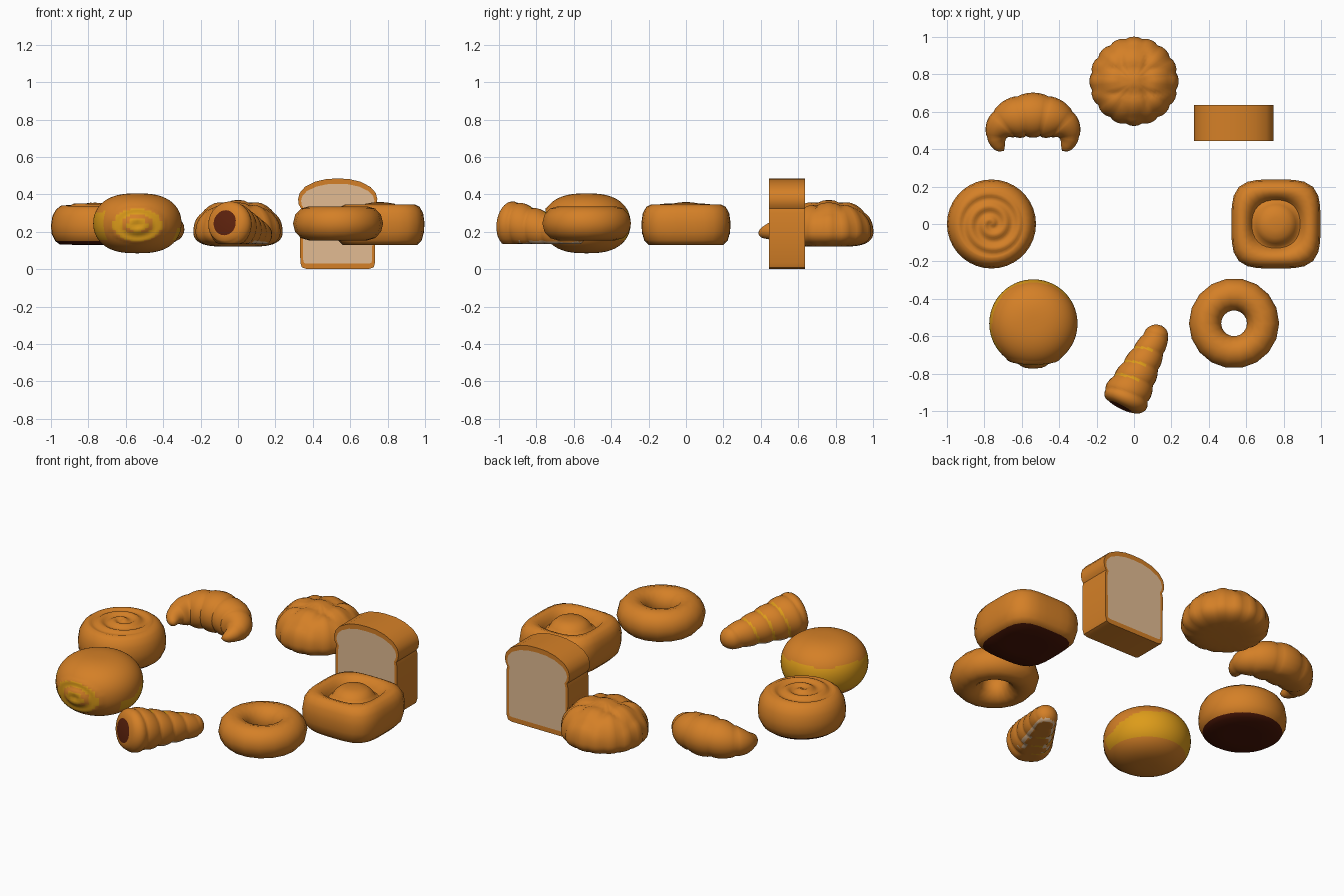
import bpy, bmesh, math
from math import sin, cos, pi
from mathutils import Vector

if "Cube" in bpy.data.objects:
    bpy.data.objects.remove(bpy.data.objects["Cube"])


def mat(name, r, g, b):
    m = bpy.data.materials.new(name)
    m.diffuse_color = (r, g, b, 1)
    m.use_nodes = True
    m.node_tree.nodes["Principled BSDF"].inputs["Base Color"].default_value = m.diffuse_color
    return m


CRUST = mat("golden_crust", 0.66, 0.215, 0.02)
YELLOW = mat("custard_yellow", 0.72, 0.33, 0.01)
CREAM = mat("bread_crumb", 0.76, 0.50, 0.29)
BASE = mat("baked_base", 0.07, 0.008, 0.002)
CHOCO = mat("chocolate_filling", 0.11, 0.016, 0.004)


def finish(name, bm, mats, rule=None, angle=50):
    """Clean up, colour faces by rule(centre, normal) and smooth."""
    bmesh.ops.remove_doubles(bm, verts=bm.verts, dist=0.0004)
    bmesh.ops.recalc_face_normals(bm, faces=bm.faces)
    bm.normal_update()
    for f in bm.faces:
        if rule:
            f.material_index = rule(f.calc_center_median(), f.normal)
    me = bpy.data.meshes.new(name)
    bm.to_mesh(me)
    bm.free()
    for m in mats:
        me.materials.append(m)
    ob = bpy.data.objects.new(name, me)
    bpy.context.collection.objects.link(ob)
    bpy.ops.object.select_all(action='DESELECT')
    ob.select_set(True)
    bpy.context.view_layer.objects.active = ob
    bpy.ops.object.shade_smooth_by_angle(angle=math.radians(angle))
    return ob


def surface(name, fn, rows, seg, mats, rule=None):
    """Closed skin through rings fn(t, a), t in 0..1, a around the ring."""
    bm = bmesh.new()
    rings = [[bm.verts.new(fn(i / rows, 2 * pi * j / seg)) for j in range(seg)]
             for i in range(rows + 1)]
    for p, q in zip(rings, rings[1:]):
        for j in range(seg):
            k = (j + 1) % seg
            bm.faces.new((p[j], p[k], q[k], q[j]))
    for ring in (rings[0], rings[-1]):
        if (ring[0].co - ring[seg // 2].co).length > 0.001:
            bm.faces.new(ring)
    return finish(name, bm, mats, rule)


def sample(profile, t):
    """Linear sample of a (radius, height) profile."""
    u = t * (len(profile) - 1)
    i = min(int(u + 1e-6), len(profile) - 2)
    return Vector(profile[i]).lerp(Vector(profile[i + 1]), u - i)


def spow(v, p):
    return math.copysign(abs(v) ** p, v)


def dark_below(z):
    return lambda c, n: 1 if c.z < z and n.z < -0.5 else 0


# Ring doughnut
bpy.ops.mesh.primitive_torus_add(location=(0.535, -0.531, 0.245), major_segments=18,
                                 minor_segments=12, major_radius=0.155, minor_radius=0.086)
donut = bpy.context.object
donut.name = "ring_doughnut"
donut.scale.z = 1.06
donut.data.materials.append(CRUST)
bpy.ops.object.shade_smooth_by_angle(angle=math.radians(60))

# Bread loaf: half outline mirrored, extruded, cream cut faces inset
half = [(0.17, 0.002), (0.192, 0.01), (0.2, 0.035), (0.202, 0.3), (0.196, 0.325),
        (0.208, 0.345), (0.212, 0.375), (0.203, 0.408), (0.175, 0.44), (0.12, 0.468),
        (0.06, 0.482)]
outline = half + [(0, 0.485)] + [(-x, z) for x, z in reversed(half)]
bm = bmesh.new()
front = bm.faces.new([bm.verts.new((0.533 + x, 0.443, z)) for x, z in outline])
ext = bmesh.ops.extrude_face_region(bm, geom=[front], use_keep_orig=True)
bmesh.ops.translate(bm, vec=(0, 0.193, 0),
                    verts=[g for g in ext['geom'] if isinstance(g, bmesh.types.BMVert)])
bmesh.ops.recalc_face_normals(bm, faces=bm.faces)
ends = [f for f in bm.faces if len(f.verts) > 4]
bmesh.ops.inset_individual(bm, faces=ends, thickness=0.016)
for v in {v for f in ends for v in f.verts}:
    v.co.z = 0.243 + (v.co.z - 0.243) * 0.945
finish("bread_loaf", bm, [CRUST, CREAM],
       lambda c, n: 1 if abs(n.y) > 0.9 and 0.2 < c.z < 0.3 and abs(c.x - 0.533) < 0.05 else 0, 35)

# Square pastry with a domed centre in a pit
square_prof = [(0, 0.128), (0.45, 0.128), (0.84, 0.13), (0.94, 0.155), (0.99, 0.2), (1, 0.25),
               (0.97, 0.3), (0.89, 0.333), (0.78, 0.347), (0.66, 0.338), (0.58, 0.31),
               (0.54, 0.293), (0.5, 0.297), (0.44, 0.325), (0.32, 0.35), (0.15, 0.357), (0, 0.359)]


def square_pastry(t, a):
    s, z = sample(square_prof, t)
    n = 2 + 1.8 * min(1, max(0, (s - 0.46) / 0.4))
    r = 0.238 * s / (abs(cos(a)) ** n + abs(sin(a)) ** n) ** (1 / n)
    return (0.759 + r * cos(a), r * sin(a), z)


surface("square_pastry", square_pastry, 16, 32, [CRUST, BASE], dark_below(0.142))

# Swirl roll: round bun with a spiral groove on top
roll_prof = [(0, 0.13), (0.1, 0.13), (0.19, 0.132), (0.215, 0.15), (0.235, 0.19), (0.238, 0.235),
             (0.23, 0.285), (0.21, 0.32), (0.185, 0.337)]
roll_prof += [(0.185 * (1 - i / 18), 0.337) for i in range(1, 19)]


def swirl_roll(t, a):
    r, z = sample(roll_prof, t)
    if z > 0.33:
        fade = min(1, (0.185 - r) / 0.03) * min(1, r / 0.02)
        z += 0.012 + 0.008 * fade * cos(2 * pi * r / 0.075 - a) - 0.01 * (r / 0.185)
    return (-0.762 + r * cos(a), r * sin(a), z)


surface("swirl_roll", swirl_roll, len(roll_prof) - 1, 36, [CRUST, BASE], dark_below(0.145))


# Cookie-topped bun: dome with scalloped rim and quilted top
def quilted_bun(t, a):
    e = pi * (t - 0.5)
    c = abs(cos(e)) ** (0.85 if e > 0 else 0.45)
    r = 0.239 * c * (0.96 + 0.04 * abs(cos(8 * a)) ** 0.7)
    x, y = r * cos(a), r * sin(a)
    z = 0.2 + (0.15 if e > 0 else 0.08) * spow(sin(e), 0.9)
    if e > 0:
        z += 0.024 * sin(e) * (abs(cos(x * 24)) * abs(cos(y * 24))) ** 0.5 - 0.003
    return (x, 0.763 + y, z)


surface("quilted_bun", quilted_bun, 32, 64, [CRUST])


# Custard bun: flattened ball, yellow rear band and filled front opening
def opening(x, z):
    return math.hypot(x / 0.13, (z + 0.008) / 0.088)


def custard_bun(t, a):
    e = pi * (t - 0.5)
    r = 0.236 * abs(cos(e)) ** 0.75
    x, y, z = r * cos(a), r * sin(a), 0.16 * spow(sin(e), 0.95)
    if y < 0 and opening(x, z) < 1.1:
        y += 0.006 * cos(opening(x, z) * 9)
    return (-0.538 + x, -0.532 + y, 0.245 + z)


def custard_rule(c, n):
    x, y, z = c.x + 0.538, c.y + 0.532, c.z - 0.245
    d = opening(x, z)
    if y < -0.05 and d < 1:
        return 0 if 0.42 < d < 0.66 and z > -0.045 else 1
    az = math.degrees(math.atan2(y, x)) % 360
    az = az - 360 if az > 300 else az
    top = -0.02 + 0.085 * min(1, max(0, az / 45)) + 0.006 * sin(math.radians(5 * az))
    return 1 if -25 < az < 222 and -0.09 < z < top else 0


surface("custard_bun", custard_bun, 44, 72, [CRUST, YELLOW], custard_rule)

# Filled horn: ringed cone lying on a flat underside
mouth, tail = Vector((-0.062, -0.965, 0.246)), Vector((0.155, -0.53, 0.172))
axis = (tail - mouth).normalized()
side = axis.cross(Vector((0, 0, 1))).normalized()
up = side.cross(axis)


def horn(t, a):
    r = 0.134 - 0.078 * t
    r *= 0.93 + 0.1 * abs(sin(pi * (t * 5.5 + a / (2 * pi)))) ** 0.6
    if t < 0.16:
        r *= 0.5 + 0.5 * math.sqrt(1 - (1 - t / 0.16) ** 2)
    if t > 0.88:
        r *= math.sqrt(max(0, 1 - ((t - 0.88) / 0.12) ** 2))
    p = mouth.lerp(tail, t) - axis * 0.015 + side * (r * cos(a)) + up * (r * sin(a))
    p.z = max(p.z, 0.134)
    return p


def horn_rule(c, n):
    d = c - mouth
    s, w = d.dot(axis), d.dot(side)
    if s < -0.013:
        return 1
    if c.z < 0.147 and s > 0.12 and n.z > -0.97:
        return 2
    turn = (s + 0.015) / (tail - mouth).length * 5.5 + math.atan2(d.dot(up), w) / (2 * pi)
    # custard showing in the grooves on one side
    return 3 if 0.1 < s < 0.36 and w < 0.015 and abs(turn - round(turn)) < 0.075 else 0


surface("filled_horn", horn, 60, 28, [CRUST, CHOCO, CREAM, YELLOW], horn_rule)


# Croissant: segmented tapering tube along an arc
def croissant(t, a):
    phi = math.radians(-36 + 252 * t)
    c = Vector((-0.54 + 0.192 * cos(phi), 0.462 + 0.12 * sin(phi), 0.19 + 0.042 * sin(pi * t)))
    out = Vector((cos(phi) * 0.12, sin(phi) * 0.192, 0)).normalized()
    r = 0.024 + 0.094 * sin(pi * t) ** 1.3
    r *= 0.94 + 0.08 * abs(sin(pi * 7 * t)) ** 0.6
    r *= min(1, math.sqrt(min(t, 1 - t) / 0.04))
    p = c + out * (r * cos(a)) + Vector((0, 0, r * 0.95 * sin(a)))
    p.z = max(p.z, 0.135)
    return p


surface("croissant", croissant, 56, 20, [CRUST])
